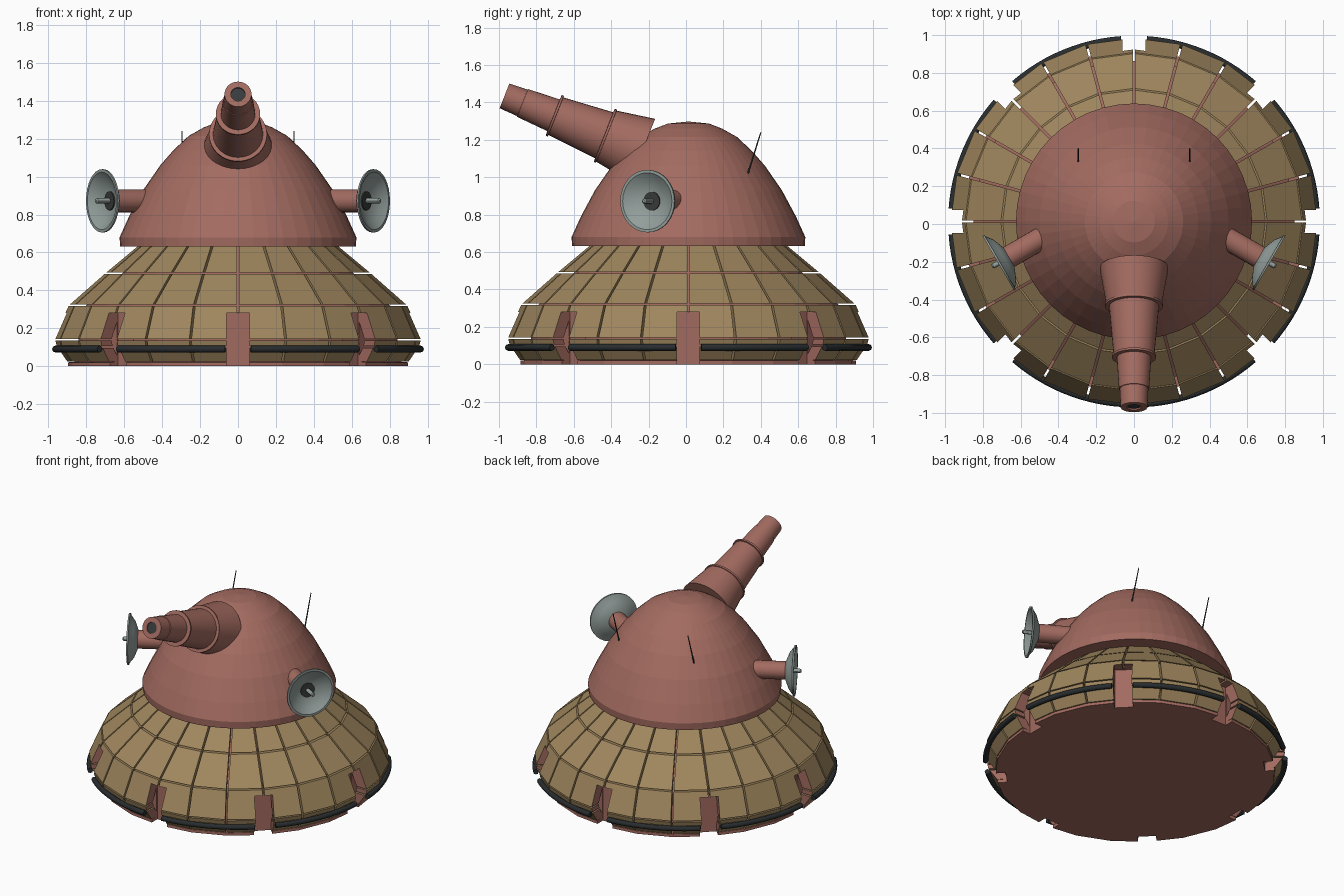
import bpy, bmesh, math
from mathutils import Matrix, Vector

if "Cube" in bpy.data.objects:
    bpy.data.objects.remove(bpy.data.objects["Cube"])

CY = 0.013          # centre of the hull along y
SIDES = 24          # armour plates per row


def material(name, rgb):
    m = bpy.data.materials.new(name)
    m.diffuse_color = (*rgb, 1)
    m.use_nodes = True
    m.node_tree.nodes["Principled BSDF"].inputs["Base Color"].default_value = m.diffuse_color
    return m


RED = material("dull_red", (0.365, 0.147, 0.117))
TAN = material("tan", (0.350, 0.240, 0.112))
GREY = material("pale_grey", (0.29, 0.345, 0.33))
BLACK = material("rubber_black", (0.022, 0.026, 0.028))
DARK = material("dark_grey", (0.04, 0.045, 0.045))


def finish(name, bm, mats, smooth=None, matrix=None):
    bmesh.ops.recalc_face_normals(bm, faces=bm.faces)
    me = bpy.data.meshes.new(name)
    bm.to_mesh(me)
    bm.free()
    ob = bpy.data.objects.new(name, me)
    bpy.context.collection.objects.link(ob)
    for m in mats:
        me.materials.append(m)
    if matrix:
        ob.matrix_world = matrix
    if smooth:
        bpy.ops.object.select_all(action='DESELECT')
        ob.select_set(True)
        bpy.context.view_layer.objects.active = ob
        bpy.ops.object.shade_smooth_by_angle(angle=math.radians(smooth))
    return ob


def lathe(name, profile, n, mat, smooth=None, matrix=None):
    """Turn (radius, z) points around z; radius 0 makes a pole, open ends are capped."""
    bm = bmesh.new()
    rings = []
    for r, z in profile:
        if r == 0:
            rings.append([bm.verts.new((0, 0, z))] * n)
        else:
            rings.append([bm.verts.new((r * math.cos(2 * math.pi * i / n),
                                        r * math.sin(2 * math.pi * i / n), z)) for i in range(n)])
    for a, b in zip(rings, rings[1:]):
        for i in range(n):
            j = (i + 1) % n
            bm.faces.new(list(dict.fromkeys((a[i], a[j], b[j], b[i]))))
    for ring, (r, z) in ((rings[0], profile[0]), (rings[-1], profile[-1])):
        if r > 0:
            bm.faces.new(ring)
    return finish(name, bm, [mat], smooth, matrix)


def aim(origin, direction):
    return Matrix.Translation(origin) @ Vector(direction).to_track_quat('Z', 'Y').to_matrix().to_4x4()


HULL = Matrix.Translation((0, CY, 0))

# Inner hull
core = lathe("hull_core", [(0.905, 0), (0.905, 0.02), (0.85, 0.025), (0.85, 0.28), (0.80, 0.32),
                           (0.61, 0.49), (0.46, 0.64)], SIDES, RED, matrix=HULL)

# Armour plates: five rows of wedge blocks separated by narrow seams
rows = [((0.905, 0.02), (0.96, 0.10)), ((0.962, 0.102), (0.972, 0.14)), ((0.972, 0.14), (0.893, 0.32)),
        ((0.893, 0.32), (0.70, 0.49)), ((0.70, 0.49), (0.52, 0.64))]
bm = bmesh.new()
for (r0, z0), (r1, z1) in rows:
    g = 0.004 / (z1 - z0)
    lo = (r0 + (r1 - r0) * g, z0 + 0.004)
    hi = (r1 - (r1 - r0) * g, z1 - 0.004)
    section = [lo, hi, (hi[0] - 0.08, hi[1]), (lo[0] - 0.08, lo[1])]
    for i in range(SIDES):
        ends = []
        for k, s in ((i, 1), (i + 1, -1)):
            loop = []
            for r, z in section:
                a = 2 * math.pi * k / SIDES + s * 0.006 / r
                loop.append(bm.verts.new((r * math.cos(a), r * math.sin(a), z)))
            ends.append(loop)
        a, b = ends
        bm.faces.new(a)
        bm.faces.new(b)
        for j in range(4):
            q = (j + 1) % 4
            bm.faces.new((a[j], a[q], b[q], b[j]))
plates = finish("armour_plates", bm, [TAN, RED], matrix=HULL)

# Eight slots cut through the plates and hull rim
bm = bmesh.new()
for i in range(8):
    box = Matrix.Rotation(i * math.pi / 4, 4, 'Z') @ Matrix.Translation((0.98, 0, 0.09)) \
        @ Matrix.Diagonal((0.29, 0.12, 0.38, 1))
    bmesh.ops.create_cube(bm, size=1, matrix=box)
for f in bm.faces:
    f.material_index = 1
cutter = finish("slot_cutter", bm, [TAN, RED], matrix=HULL)
cutter.hide_render = True
cutter.hide_viewport = True
cutter.display_type = 'WIRE'
core.data.materials.append(RED)
for ob in (core, plates):
    mod = ob.modifiers.new("slots", 'BOOLEAN')
    mod.operation = 'DIFFERENCE'
    mod.solver = 'EXACT'
    mod.object = cutter

# Rubber bumper: eight arcs between the slots
cu = bpy.data.curves.new("bumper", 'CURVE')
cu.dimensions = '3D'
cu.bevel_depth = 0.018
cu.bevel_resolution = 2
cu.use_fill_caps = True
gap = 0.068 / 0.965
for i in range(8):
    sp = cu.splines.new('POLY')
    sp.points.add(12)
    for k, p in enumerate(sp.points):
        a = i * math.pi / 4 + gap + (math.pi / 4 - 2 * gap) * k / 12
        p.co = (0.966 * math.cos(a), 0.966 * math.sin(a), 0.09, 1)
cu.materials.append(BLACK)
bumper = bpy.data.objects.new("bumper", cu)
bumper.matrix_world = HULL
bpy.context.collection.objects.link(bumper)

# Dome turret
lathe("dome", [(0.622, 0.632), (0.625, 0.68), (0.575, 0.79), (0.50, 0.93), (0.41, 1.06), (0.34, 1.14),
               (0.26, 1.215), (0.18, 1.26), (0.11, 1.287), (0, 1.298)], 48, RED, matrix=HULL)

# Stepped gun barrel with collars and a dark bore
base, tip = Vector((0, -0.232, 1.143)), Vector((0, -0.97, 1.435))
lathe("barrel", [(0.182, 0), (0.147, 0.207), (0.153, 0.208), (0.153, 0.220), (0.132, 0.221),
                 (0.108, 0.498), (0.117, 0.499), (0.117, 0.511), (0.091, 0.512), (0.080, 0.69),
                 (0.076, 0.691), (0.071, 0.794), (0.038, 0.794), (0.038, 0.74)],
      32, RED, 30, aim(base, tip - base))
lathe("bore", [(0.037, 0.73), (0.037, 0.786)], 32, DARK, 30, aim(base, tip - base))

for side, s in (("right", 1), ("left", -1)):
    # Dish arm, bowl, hub and feed pin
    d = Vector((s * math.cos(math.pi / 6), -0.5, 0))
    m = aim(Vector((s * 0.715, -0.205, 0.872)), d)
    lathe(side + "_dish_arm", [(0.06, -0.36), (0.06, -0.05)], 24, RED, 30, m)
    lathe(side + "_dish", [(0, -0.066), (0.06, -0.06), (0.12, -0.036), (0.157, -0.008), (0.167, -0.006),
                           (0.167, 0.004), (0.152, 0.004), (0.115, -0.024), (0.06, -0.046), (0, -0.052)],
          32, GREY, 30, m)
    lathe(side + "_dish_hub", [(0.05, -0.055), (0.05, -0.040)], 24, DARK, 30, m)
    lathe(side + "_feed_pin", [(0.014, -0.045), (0.014, 0.035), (0.008, 0.042)], 12, GREY, 30, m)
    # Whip antenna
    foot, top = Vector((s * 0.295, 0.325, 1.0)), Vector((s * 0.295, 0.40, 1.24))
    lathe(side + "_antenna", [(0.005, 0), (0.003, (top - foot).length)], 8, DARK, 40, aim(foot, top - foot))
